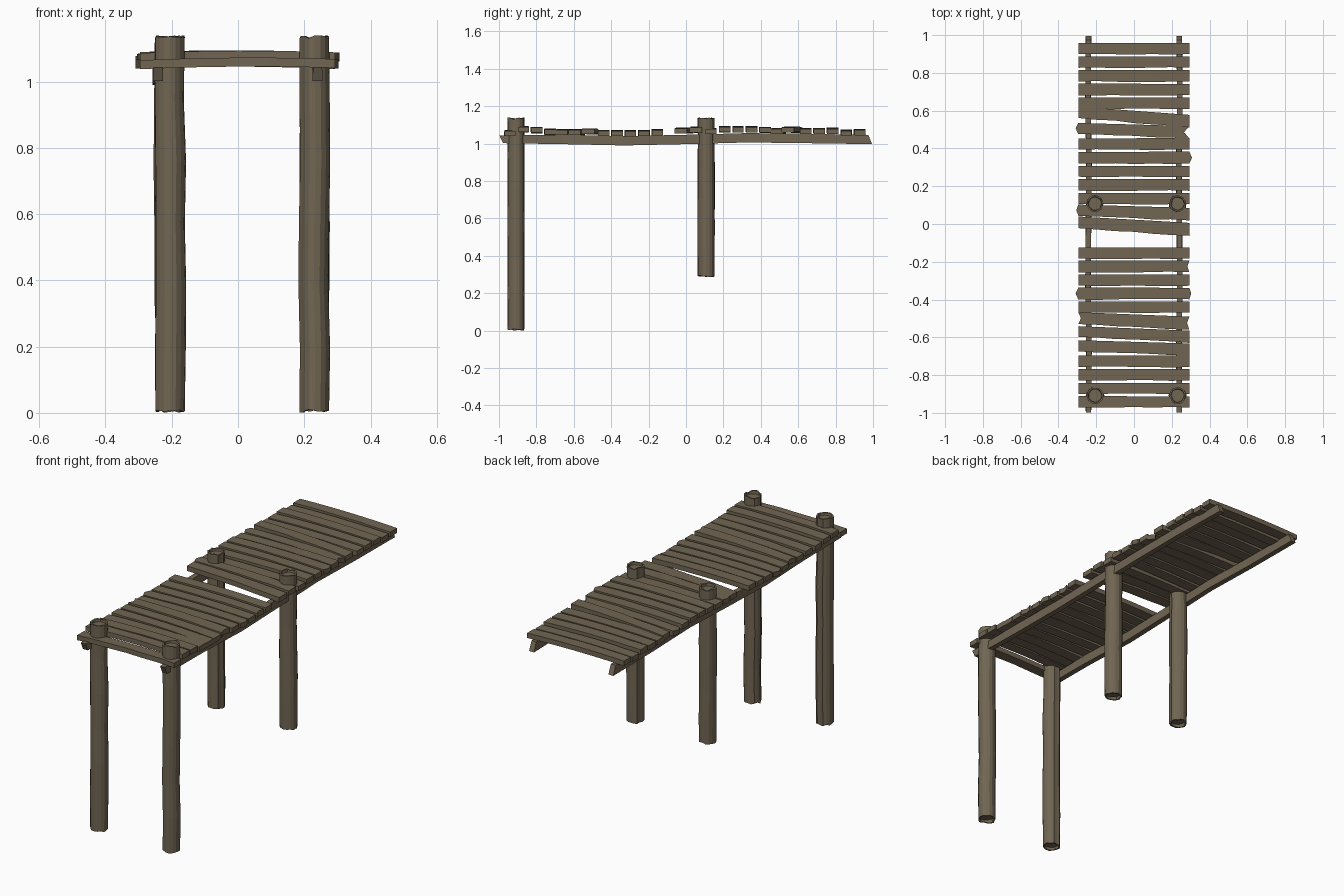
import bpy, bmesh, math, random

if "Cube" in bpy.data.objects:
    bpy.data.objects.remove(bpy.data.objects["Cube"])

random.seed(7)
wood = bpy.data.materials.new("weathered_wood")
wood.diffuse_color = (0.165, 0.132, 0.086, 1)
wood.use_nodes = True
wood.node_tree.nodes["Principled BSDF"].inputs["Base Color"].default_value = wood.diffuse_color


def loft(name, rings):
    """Skin closed rings of points and cap both ends (flat shaded)."""
    bm = bmesh.new()
    vs = [[bm.verts.new(p) for p in r] for r in rings]
    n = len(vs[0])
    for a, b in zip(vs, vs[1:]):
        for i in range(n):
            j = (i + 1) % n
            bm.faces.new((a[i], a[j], b[j], b[i]))
    bm.faces.new(vs[0][::-1])
    bm.faces.new(vs[-1])
    bmesh.ops.recalc_face_normals(bm, faces=bm.faces)
    me = bpy.data.meshes.new(name)
    bm.to_mesh(me)
    bm.free()
    me.materials.append(wood)
    ob = bpy.data.objects.new(name, me)
    bpy.context.collection.objects.link(ob)
    return ob


# Deck planks: two evenly spaced runs with a gap where one plank is missing
centres = [.929 - .0722 * i for i in range(14)] + [-.153 - .0717 * i for i in range(12)]
skew = {5: .047, 6: .02, 12: .021, 13: .037, 19: .026, 20: .027, 21: .02}
left_tip = {6: .014, 12: .01, 17: .014, 19: -.014}     # + pointed, - notched
right_tip = {6: -.028, 8: .014, 15: -.01, 17: .01, 19: -.012}
XL, XR, T, STEPS = -.295, .293, .027, 6
for k, yc in enumerate(centres):
    sk = skew.get(k, 0)
    wl = random.uniform(.057, .063)
    wr = random.uniform(.058, .063) + (.006 if sk else 0)
    base = 1.05 + .007 * math.sin(4.5 * yc) + random.uniform(-.005, .006)
    if k == len(centres) - 1:
        base = 1.039
    tilt = random.uniform(-.004, .004)
    rings = []
    for s in range(STEPS + 1):
        f = s / STEPS
        x = XL + (XR - XL) * f
        tip = 0
        if s == 0:
            tip = -left_tip.get(k, 0)
        elif s == STEPS:
            tip = right_tip.get(k, 0)
        y = yc + sk * (.5 - f)
        h = (wl + (wr - wl) * f) / 2
        jit = random.uniform(-.003, .003) if 0 < s < STEPS else 0
        z = base + .006 * (1 - (2 * f - 1) ** 2) + tilt * (f - .5)
        low = [(x, y - h + jit, z), (x + tip, y + jit, z), (x, y + h, z)]
        rings.append(low + [(a, b, c + T) for a, b, c in reversed(low)])
    loft("deck_plank_%02d" % (k + 1), rings)

# Two long sagging side beams under the deck, with slanted ends
sag = (1.002, .997, .990, .997, 1.006, 1.002, .997)
for name, x in (("left_beam", -.241), ("right_beam", .240)):
    rings = []
    for s, z in enumerate(sag):
        y = -.988 + 1.973 * s / 6
        slant = .01 if s in (0, 6) else 0
        xo = x + math.copysign(.003, -x) * math.sin(s * 2.1)
        top = z + (.042 if s == 0 else .050)
        rings.append([(xo - .015, y + slant, z), (xo + .015, y + slant, z),
                      (xo + .014, y - slant, top), (xo - .014, y - slant, top)])
    loft(name, rings)

# Four round posts with ragged rims and slightly sunken ends
N = 16


def post(name, px, py, z0, z1):
    radii = [random.uniform(.97, 1.03) for _ in range(N)]
    radii[random.randrange(N)] = .9          # weathering crack
    rag = [[random.uniform(-.005, .005) for _ in range(N)] for _ in range(2)]

    def ring(z, r, jag, dx):
        return [(px + dx + r * radii[i] * math.cos(2 * math.pi * i / N),
                 py + r * radii[i] * math.sin(2 * math.pi * i / N),
                 z + (jag[i] if jag else 0)) for i in range(N)]
    rings = [ring(z0 + .02, .034, None, 0), ring(z0 + .006, .037, rag[0], 0)]
    levels = 6
    for s in range(levels + 1):
        f = s / levels
        jag = rag[0] if s == 0 else rag[1] if s == levels else None
        z = z0 + .006 + (z1 - z0 - .012) * f
        mid = 0 < s < levels
        rings.append(ring(z, .0445 + (random.uniform(-.001, .002) if mid else 0), jag,
                          random.uniform(-.003, .003) if mid else 0))
    rings += [ring(z1 - .006, .036, rag[1], 0), ring(z1 - .018, .034, None, 0)]
    loft(name, rings)


for side, px in (("left", -.206), ("right", .231)):
    post("front_%s_post" % side, px, -.908, 0, 1.14)
    post("middle_%s_post" % side, px, .108, .285, 1.14)
